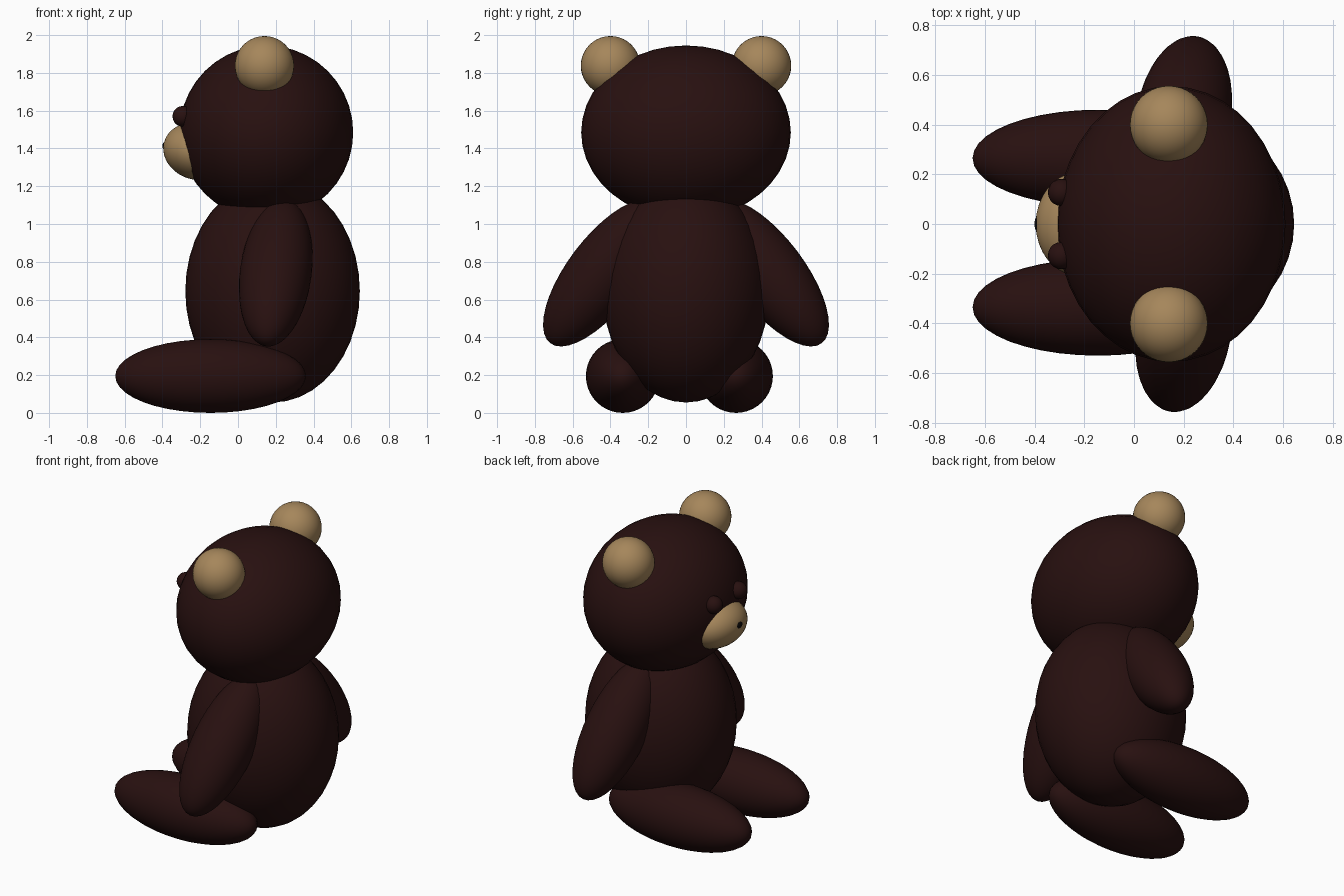
import bpy
from mathutils import Vector

if "Cube" in bpy.data.objects:
    bpy.data.objects.remove(bpy.data.objects["Cube"])


def material(name, rgb):
    m = bpy.data.materials.new(name)
    m.diffuse_color = (*rgb, 1)
    m.use_nodes = True
    m.node_tree.nodes["Principled BSDF"].inputs["Base Color"].default_value = m.diffuse_color
    return m


BROWN = material("dark brown", (0.021, 0.0052, 0.005))
TAN = material("tan", (0.38, 0.24, 0.105))
BLACK = material("black", (0.003, 0.002, 0.002))


def ellipsoid(name, center, radii, mat, axis=None, segments=40):
    """Smooth ellipsoid; its local z is turned along axis when one is given."""
    bpy.ops.mesh.primitive_uv_sphere_add(segments=segments, ring_count=segments // 2,
                                         radius=1, location=center)
    ob = bpy.context.object
    ob.name = name
    ob.scale = radii
    if axis:
        ob.rotation_euler = Vector(axis).to_track_quat('Z', 'Y').to_euler()
    ob.data.materials.append(mat)
    bpy.ops.object.shade_smooth()
    return ob


# Torso and head (the figure faces -x)
ellipsoid("body", (0.183, 0, 0.65), (0.462, 0.44, 0.59), BROWN)
ellipsoid("head", (0.15, 0, 1.49), (0.46, 0.555, 0.46), BROWN)

# Muzzle, tilted slightly upward, with a small nose at its tip
ellipsoid("muzzle", (-0.22, 0, 1.39), (0.155, 0.21, 0.178), TAN, axis=(-0.95, 0, 0.3)).scale = (0.21, 0.15, 0.178)
ellipsoid("nose", (-0.381, 0, 1.418), (0.02, 0.035, 0.024), BLACK, segments=20)

for side, s in (("right", -1), ("left", 1)):
    ellipsoid(f"{side}_ear", (0.14, s * 0.4, 1.843), (0.157,) * 3, TAN)
    ellipsoid(f"{side}_eye", (-0.292, s * 0.127, 1.575), (0.055,) * 3, BROWN, segments=20)
    # Arms hang outward; one swings forward and the other back
    ellipsoid(f"{side}_arm", (0.2, s * 0.437, 0.747), (0.19, 0.19, 0.47), BROWN,
              axis=(s * 0.106, s * 0.6, -0.795))

# Legs stretched forward, set a little off centre
for side, y in (("right", -0.335), ("left", 0.265)):
    ellipsoid(f"{side}_leg", (-0.145, y, 0.2), (0.505, 0.195, 0.195), BROWN)

# Rest the model on the ground
bpy.context.view_layer.update()
low = min((o.matrix_world @ v.co).z for o in bpy.data.objects for v in o.data.vertices)
for o in bpy.data.objects:
    o.location.z -= low
